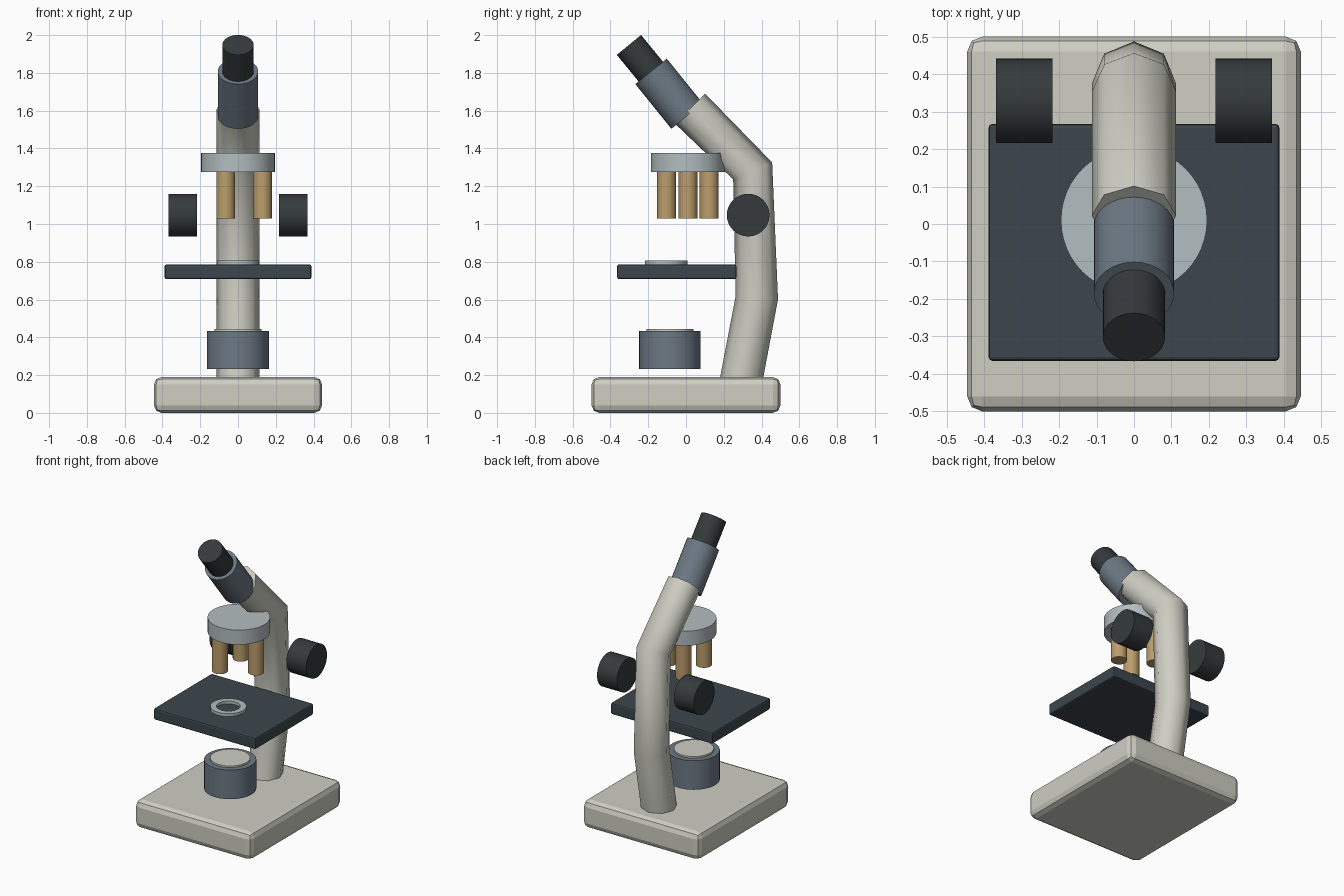
import bpy, bmesh, math
from mathutils import Vector

if "Cube" in bpy.data.objects:
    bpy.data.objects.remove(bpy.data.objects["Cube"])


def material(name, rgb):
    m = bpy.data.materials.new(name)
    m.diffuse_color = (*rgb, 1)
    m.use_nodes = True
    m.node_tree.nodes["Principled BSDF"].inputs["Base Color"].default_value = m.diffuse_color
    return m


CREAM = material("cream_enamel", (0.62, 0.62, 0.55))
STEEL = material("blue_steel", (0.15, 0.19, 0.23))
DARK = material("dark_slate", (0.045, 0.062, 0.075))
BLACK = material("black_rubber", (0.035, 0.042, 0.045))
SILVER = material("silver", (0.45, 0.51, 0.53))
BRASS = material("brass", (0.50, 0.34, 0.15))


def smooth(obj):
    bpy.ops.object.select_all(action='DESELECT')
    obj.select_set(True)
    bpy.context.view_layer.objects.active = obj
    bpy.ops.object.shade_smooth_by_angle(angle=math.radians(35))


def box(name, lo, hi, bevel, segments, mat):
    lo, hi = Vector(lo), Vector(hi)
    bpy.ops.mesh.primitive_cube_add(size=1, location=(lo + hi) / 2)
    obj = bpy.context.object
    obj.name = name
    obj.scale = hi - lo
    bpy.ops.object.transform_apply(location=False, rotation=False, scale=True)
    mod = obj.modifiers.new("edge", 'BEVEL')
    mod.width, mod.segments = bevel, segments
    obj.data.materials.append(mat)
    return obj


def rod(name, start, end, radius, mat, sides=32):
    start, end = Vector(start), Vector(end)
    axis = end - start
    bpy.ops.mesh.primitive_cylinder_add(vertices=sides, radius=radius, depth=axis.length,
                                        location=(start + end) / 2)
    obj = bpy.context.object
    obj.name = name
    obj.rotation_euler = axis.to_track_quat('Z', 'Y').to_euler()
    obj.data.materials.append(mat)
    smooth(obj)
    return obj


def flat_ring(name, center, outer, inner, height, mat, sides=32):
    # rectangular section spun around z
    bm = bmesh.new()
    section = [(inner, 0), (outer, 0), (outer, height), (inner, height)]
    vs = [bm.verts.new((r, 0, z)) for r, z in section]
    es = [bm.edges.new((vs[i], vs[(i + 1) % 4])) for i in range(4)]
    bmesh.ops.spin(bm, geom=vs + es, cent=(0, 0, 0), axis=(0, 0, 1),
                   angle=2 * math.pi, steps=sides)
    bmesh.ops.remove_doubles(bm, verts=bm.verts, dist=1e-4)
    bmesh.ops.recalc_face_normals(bm, faces=bm.faces)
    mesh = bpy.data.meshes.new(name)
    bm.to_mesh(mesh)
    bm.free()
    obj = bpy.data.objects.new(name, mesh)
    bpy.context.collection.objects.link(obj)
    obj.location = center
    mesh.materials.append(mat)
    smooth(obj)


# Base slab and stage plate
box("base", (-0.445, -0.5, 0), (0.445, 0.5, 0.19), 0.04, 2, CREAM)
box("stage", (-0.388, -0.365, 0.708), (0.388, 0.267, 0.786), 0.01, 2, DARK)
flat_ring("stage_ring", (0, -0.105, 0.78), 0.113, 0.074, 0.026, SILVER)

# Bent arm: eight-sided tube along a polyline
curve = bpy.data.curves.new("arm", 'CURVE')
curve.dimensions = '3D'
curve.bevel_depth = 0.1125
curve.bevel_resolution = 2
curve.use_fill_caps = True
path = [(0.28, 0.11), (0.375, 0.61), (0.353, 1.281), (0.022, 1.61)]
spline = curve.splines.new('POLY')
spline.points.add(len(path) - 1)
for p, (y, z) in zip(spline.points, path):
    p.co = (0, y, z, 1)
spline.use_smooth = True
arm = bpy.data.objects.new("arm", curve)
bpy.context.collection.objects.link(arm)
curve.materials.append(CREAM)

# Tilted body tube and eyepiece
rod("body_tube", (0, 0.006, 1.571), (0, -0.185, 1.808), 0.107, STEEL)
rod("eyepiece", (0, -0.15, 1.762), (0, -0.302, 1.948), 0.083, BLACK)

# Turret with three objectives
rod("turret", (0, 0.01, 1.275), (0, 0.01, 1.375), 0.195, SILVER, 48)
for i in range(3):
    a = i * math.tau / 3
    x, y = 0.13 * math.cos(a), 0.01 + 0.13 * math.sin(a)
    rod(f"objective_{i + 1}", (x, y, 1.03), (x, y, 1.29), 0.05, BRASS, 24)

# Focus knobs on both sides
for side, s in (("left", -1), ("right", 1)):
    rod(f"focus_knob_{side}", (s * 0.217, 0.329, 1.047), (s * 0.368, 0.329, 1.047), 0.113, BLACK)

# Lamp housing and lens
rod("lamp_housing", (0, -0.085, 0.233), (0, -0.085, 0.433), 0.163, STEEL)
rod("lamp_lens", (0, -0.085, 0.40), (0, -0.085, 0.444), 0.125, CREAM)
